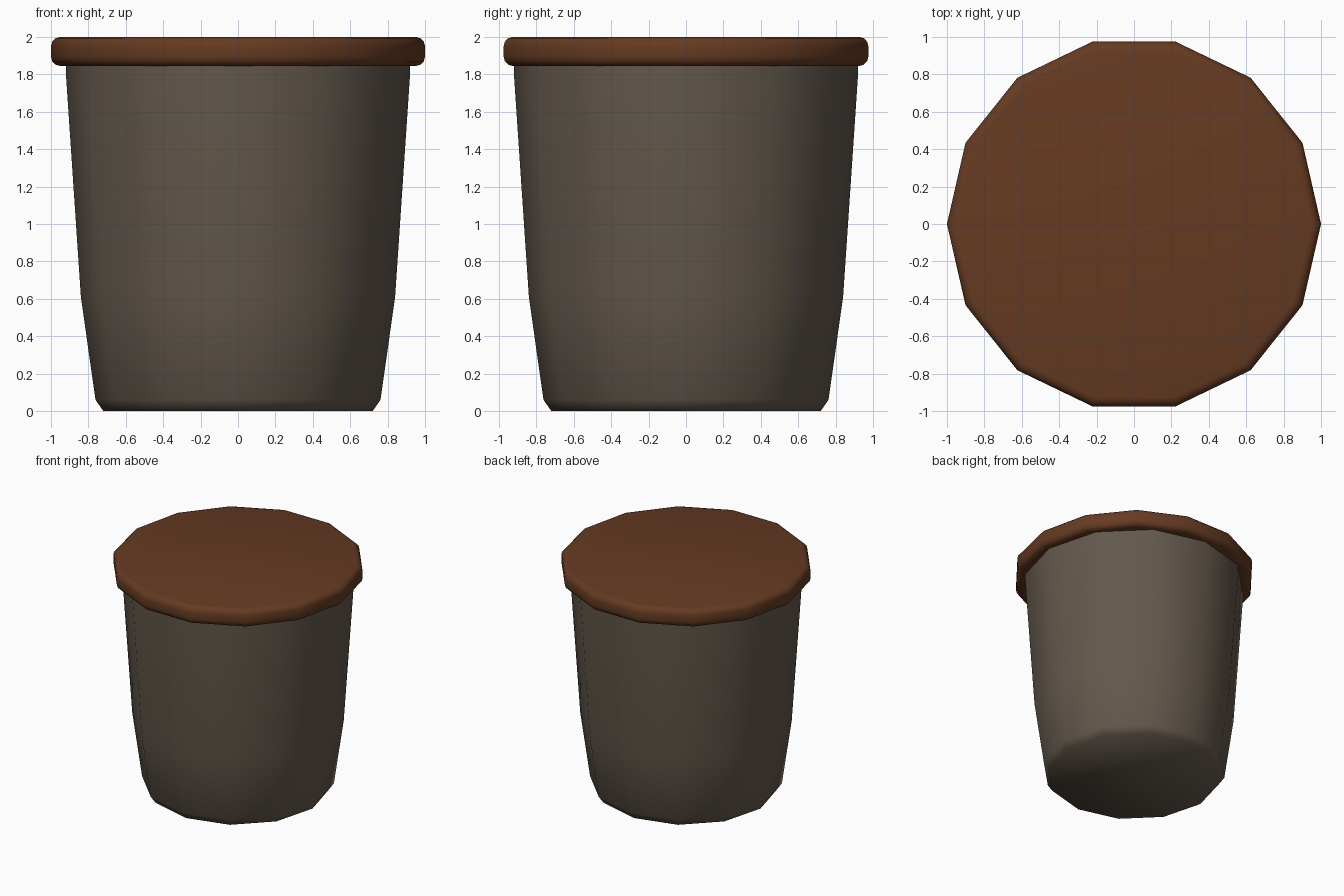
import bpy, bmesh, math

if "Cube" in bpy.data.objects:
    bpy.data.objects.remove(bpy.data.objects["Cube"])


def material(name, color):
    mat = bpy.data.materials.new(name)
    mat.diffuse_color = (*color, 1)
    mat.use_nodes = True
    mat.node_tree.nodes["Principled BSDF"].inputs["Base Color"].default_value = mat.diffuse_color
    return mat


def lathe(name, profile, sides, mat, angle):
    """Capped solid of revolution from (radius, z) points, bottom to top."""
    bm = bmesh.new()
    rings = [[bm.verts.new((r * math.cos(2 * math.pi * i / sides),
                            r * math.sin(2 * math.pi * i / sides), z))
              for i in range(sides)] for r, z in profile]
    for low, high in zip(rings, rings[1:]):
        for i in range(sides):
            j = (i + 1) % sides
            bm.faces.new((low[i], low[j], high[j], high[i]))
    bm.faces.new(rings[0][::-1])
    bm.faces.new(rings[-1])
    mesh = bpy.data.meshes.new(name)
    bm.to_mesh(mesh)
    bm.free()
    obj = bpy.data.objects.new(name, mesh)
    bpy.context.collection.objects.link(obj)
    mesh.materials.append(mat)
    bpy.ops.object.select_all(action='DESELECT')
    obj.select_set(True)
    bpy.context.view_layer.objects.active = obj
    bpy.ops.object.shade_smooth_by_angle(angle=math.radians(angle))
    return obj


# Tapered twelve-sided body with a chamfered foot
body_profile = [(0.72, 0), (0.762, 0.06), (0.84, 0.61), (0.92, 1.80), (0.92, 1.86)]
lathe("cup_body", body_profile, 12, material("warm_grey", (0.125, 0.098, 0.073)), 60)

# Fourteen-sided lid with rounded upper and lower edges
bevel, bottom, top = 0.05, 1.845, 2.0
arc = [math.radians(a) for a in (0, 30, 60, 90)]
lower = [(1 - bevel + bevel * math.sin(a), bottom + bevel - bevel * math.cos(a)) for a in arc]
upper = [(1 - bevel + bevel * math.cos(a), top - bevel + bevel * math.sin(a)) for a in arc]
lathe("lid", lower + upper, 14, material("brown", (0.13, 0.043, 0.016)), 60)
